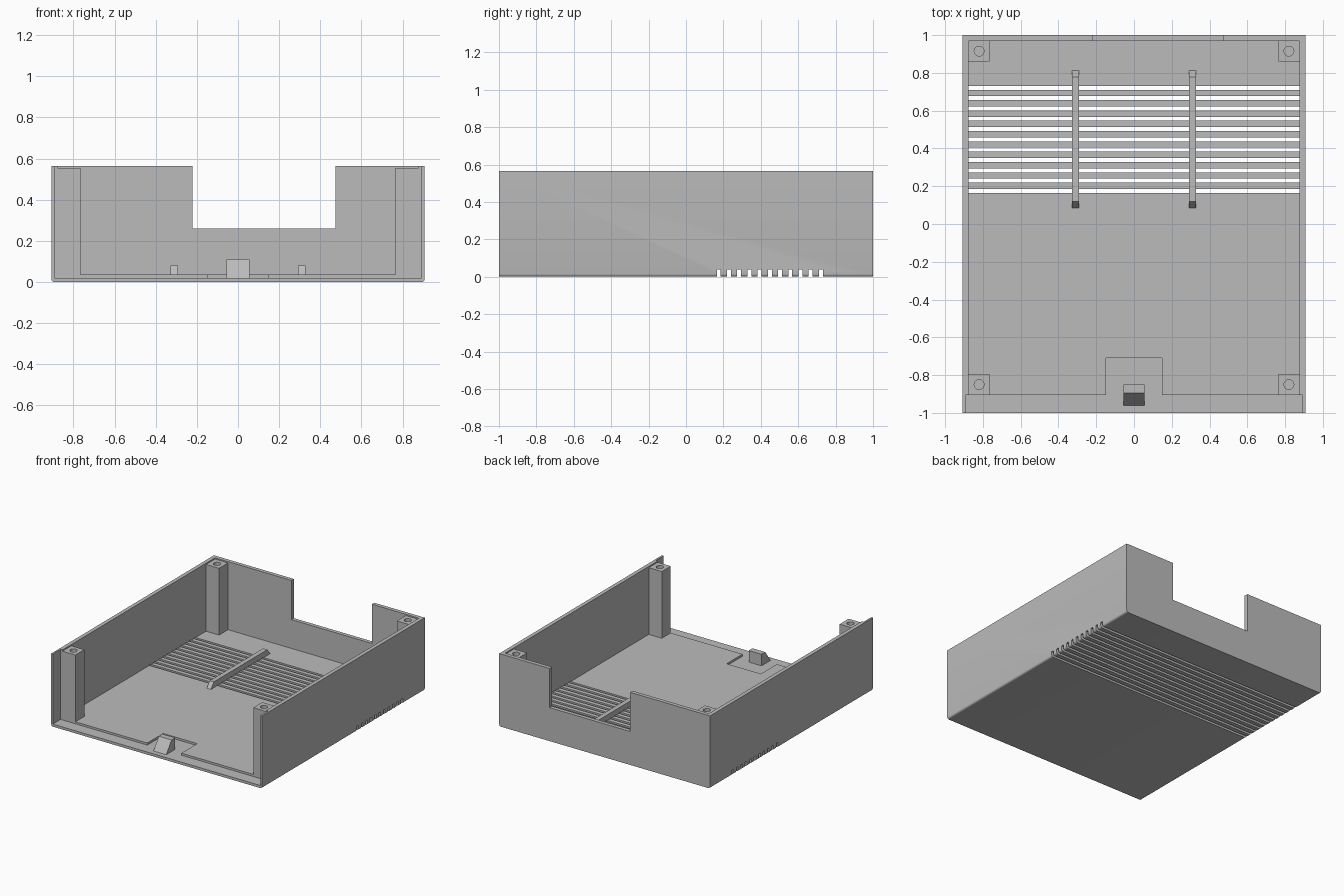
import bpy
import bmesh
from mathutils import Vector

if "Cube" in bpy.data.objects:
    bpy.data.objects.remove(bpy.data.objects["Cube"], do_unlink=True)

grey = bpy.data.materials.new("plain grey")
grey.use_nodes = True
GREY = (0.5, 0.5, 0.5, 1)
grey.diffuse_color = GREY
grey.node_tree.nodes["Principled BSDF"].inputs["Base Color"].default_value = GREY


def finish(name, bm):
    bmesh.ops.recalc_face_normals(bm, faces=bm.faces)
    mesh = bpy.data.meshes.new(name)
    bm.to_mesh(mesh)
    bm.free()
    mesh.materials.append(grey)
    obj = bpy.data.objects.new(name, mesh)
    bpy.context.collection.objects.link(obj)
    return obj


def add_prism(bm, points, direction):
    face = bm.faces.new([bm.verts.new(p) for p in points])
    result = bmesh.ops.extrude_face_region(bm, geom=[face])
    moved = [v for v in result["geom"] if isinstance(v, bmesh.types.BMVert)]
    bmesh.ops.translate(bm, verts=moved, vec=Vector(direction))


def prism(name, points, direction):
    bm = bmesh.new()
    add_prism(bm, points, direction)
    return finish(name, bm)


def box_points(x0, x1, y0, y1, z):
    return [(x0, y0, z), (x1, y0, z), (x1, y1, z), (x0, y1, z)]


def box(name, x0, x1, y0, y1, z0, z1):
    return prism(name, box_points(x0, x1, y0, y1, z0), (0, 0, z1 - z0))


def cut(obj, cutter, keep=False):
    mod = obj.modifiers.new("cut", "BOOLEAN")
    mod.operation = "DIFFERENCE"
    mod.solver = "EXACT"
    mod.object = cutter
    bpy.context.view_layer.objects.active = obj
    bpy.ops.object.modifier_apply(modifier=mod.name)
    if not keep:
        bpy.data.objects.remove(cutter, do_unlink=True)


W, H = 0.907, 0.565        # half width and height of the case
INNER, LIP = 0.877, 0.893  # inner wall faces, main and at the open front
FLOOR, LEDGE = 0.036, 0.02
STEP = -0.905              # where the front rebate ends

# Outer block, long bottom edges rounded
case = box("case", -W, W, -1, 1, 0, H)
bm = bmesh.new()
bm.from_mesh(case.data)
long_edges = [e for e in bm.edges if all(v.co.z < 0.01 for v in e.verts)
              and abs(e.verts[0].co.y - e.verts[1].co.y) > 1]
bmesh.ops.bevel(bm, geom=long_edges, offset=0.015, segments=4, profile=0.5, affect="EDGES")
bm.to_mesh(case.data)
bm.free()

# Cavity open to the front, and notch in the back wall
cut(case, box("cavity", -INNER, INNER, -1.2, 0.97, FLOOR, 1))
cut(case, box("notch", -0.22, 0.473, 0.9, 1.2, 0.26, 1.1))

# T-shaped front rebate with the clip pocket
half = [(LIP, -1.3), (LIP, STEP), (0.147, STEP), (0.147, -0.71)]
outline = half + [(-x, y) for x, y in reversed(half)]
cut(case, prism("rebate", [(x, y, LEDGE) for x, y in outline], (0, 0, 1)))

# Vent slots, cut across the full width
bm = bmesh.new()
for i in range(11):
    y = 0.175 + i * 0.0546
    add_prism(bm, box_points(-1, 1, y - 0.0105, y + 0.0105, -0.1), (0, 0, 0.14))
slots = finish("slots", bm)
slots.hide_render = True
cut(case, slots, keep=True)

# Ribs across the vents, with sloped ends
for side, x in (("right", -0.31), ("left", 0.31)):
    profile = [(0.085, FLOOR), (0.12, 0.081), (0.778, 0.081), (0.812, FLOOR)]
    rib = prism(side + "_vent_rib", [(x - 0.018, y, z) for y, z in profile], (0.036, 0, 0))
    cut(rib, slots, keep=True)
bpy.data.objects.remove(slots, do_unlink=True)

# Corner screw posts with blind holes
for side, s in (("right", -1), ("left", 1)):
    for end, y0 in (("front", STEP), ("back", 0.86)):
        x0, x1 = sorted((s * INNER, s * 0.765))
        post = box(f"{end}_{side}_post", x0, x1, y0, y0 + 0.11, FLOOR, 0.555)
        bpy.ops.mesh.primitive_cylinder_add(vertices=32, radius=0.026, depth=0.4,
                                            location=(s * 0.82, y0 + 0.055, H))
        hole = bpy.context.object
        bpy.context.view_layer.update()
        cut(post, hole)

# Wedge clip at the front
wedge = [(-0.96, LEDGE), (-0.895, 0.11), (-0.85, 0.11), (-0.85, LEDGE)]
prism("front_clip", [(-0.055, y, z) for y, z in wedge], (0.11, 0, 0))

# Smooth the rounded edges and holes, keep corners sharp
bpy.ops.object.select_all(action="DESELECT")
for obj in bpy.context.collection.objects:
    if obj.type == "MESH":
        obj.select_set(True)
bpy.context.view_layer.objects.active = case
bpy.ops.object.shade_smooth_by_angle()
